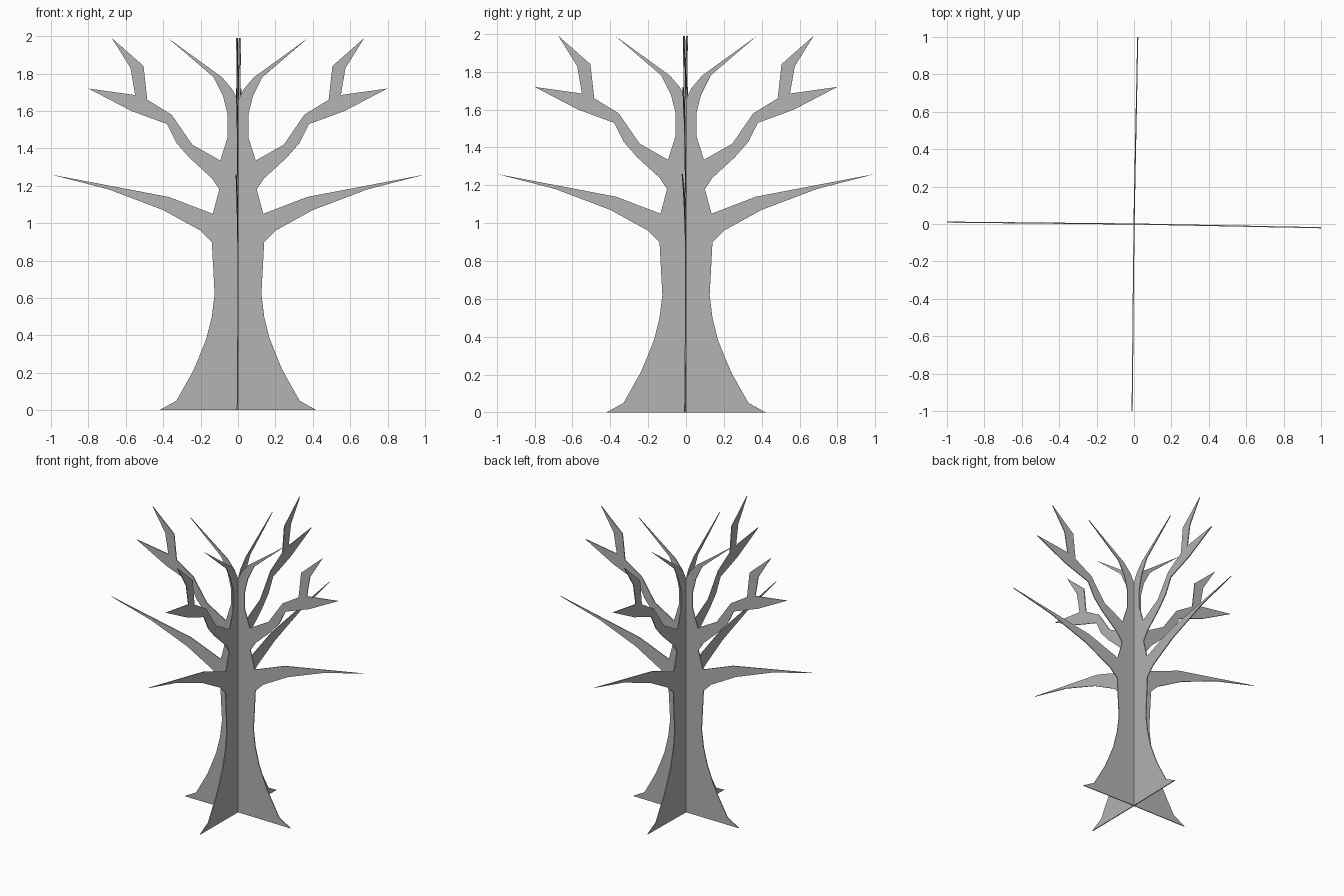
import bpy
import bmesh
import math
from mathutils import Matrix

default_cube = bpy.data.objects.get("Cube")
if default_cube:
    bpy.data.objects.remove(default_cube, do_unlink=True)

THICKNESS = 0.006

# Half silhouette: distance from the trunk axis, then height
ROOT_AND_TRUNK = [(0, 0), (.42, 0), (.33, .05), (.24, .21), (.21, .28),
                  (.17, .38), (.14, .5), (.125, .62), (.14, .9)]
LOW_BRANCH = [(.2, .96), (.4, 1.07), (.69, 1.18), (1, 1.26), (.37, 1.14),
              (.135, 1.05), (.1, 1.18)]
FORKED_BRANCH = [(.14, 1.24), (.26, 1.35), (.33, 1.43), (.38, 1.53),
                 (.57, 1.6), (.8, 1.72), (.55, 1.685), (.575, 1.83),
                 (.675, 1.99), (.505, 1.84), (.485, 1.66), (.355, 1.58),
                 (.245, 1.42), (.095, 1.335)]
TOP_BRANCH = [(.055, 1.46), (.055, 1.58), (.08, 1.68), (.13, 1.78),
              (.375, 1.99), (.085, 1.78), (.03, 1.715), (0, 1.655)]
SILHOUETTE = ROOT_AND_TRUNK + LOW_BRANCH + FORKED_BRANCH + TOP_BRANCH


def make_material(name, colour):
    material = bpy.data.materials.new(name)
    material.use_nodes = True
    material.diffuse_color = colour
    shader = next(node for node in material.node_tree.nodes
                  if node.type == "BSDF_PRINCIPLED")
    shader.inputs["Base Color"].default_value = colour
    return material


def make_panel(name, outline, direction, material):
    """Cut one thin upright panel that runs outward from the trunk axis."""
    mesh = bpy.data.meshes.new(name)
    bm = bmesh.new()
    corners = [bm.verts.new((reach, -THICKNESS / 2, height))
               for reach, height in outline]
    face = bm.faces.new(corners)
    # Give the sheet its thickness
    sheet = bmesh.ops.extrude_face_region(bm, geom=[face])
    moved = [item for item in sheet["geom"]
             if isinstance(item, bmesh.types.BMVert)]
    bmesh.ops.translate(bm, verts=moved, vec=(0, THICKNESS, 0))
    bmesh.ops.triangulate(bm, faces=[f for f in bm.faces if len(f.verts) > 4])
    bmesh.ops.recalc_face_normals(bm, faces=bm.faces)
    # Turn it to its own compass direction
    bm.transform(Matrix.Rotation(direction, 4, "Z"))
    bm.to_mesh(mesh)
    bm.free()
    mesh.materials.append(material)
    panel = bpy.data.objects.new(name, mesh)
    bpy.context.collection.objects.link(panel)
    return panel


bark = make_material("grey_bark", (0.45, 0.45, 0.45, 1))

# Four panels in a slightly skewed cross
panel_directions = {
    "left_tree_panel": math.atan2(-.02, 1),
    "back_tree_panel": math.atan2(1, .02),
    "right_tree_panel": math.atan2(.01, -1),
    "front_tree_panel": math.atan2(-1, -.01),
}
for panel_name, direction in panel_directions.items():
    make_panel(panel_name, SILHOUETTE, direction, bark)
